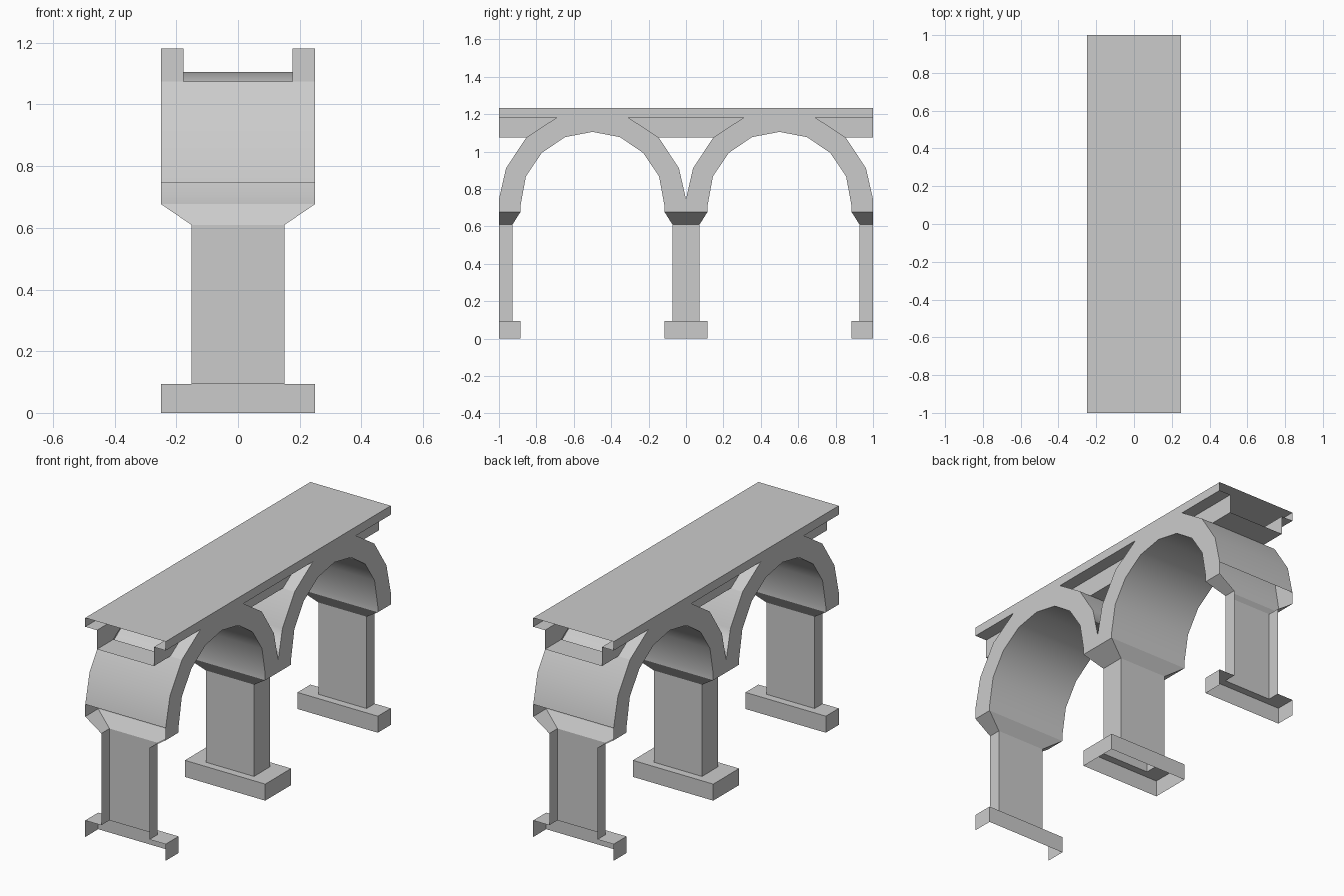
import bpy, bmesh
from math import radians
from mathutils import Vector

if "Cube" in bpy.data.objects:
    bpy.data.objects.remove(bpy.data.objects["Cube"])

# One quarter of an arch bay is modelled (x >= 0, y from crown to pier axis), then mirrored.
HALF_W, BEAM_W = 0.25, 0.177
BEAM_Z, SOFFIT_Z, TOP_Z = 1.075, 1.182, 1.232
BAY_Y = -0.5

pivot = bpy.data.objects.new("mirror_pivot", None)
pivot.hide_render = True
bpy.context.collection.objects.link(pivot)


def build(name, faces, smooth=False):
    """faces: list of (points, rough outward direction)."""
    bm = bmesh.new()
    for pts, out in faces:
        f = bm.faces.new([bm.verts.new(p) for p in pts])
        f.normal_update()
        if f.normal.dot(Vector(out)) < 0:
            f.normal_flip()
    bmesh.ops.remove_doubles(bm, verts=bm.verts[:], dist=1e-5)
    mesh = bpy.data.meshes.new(name)
    bm.to_mesh(mesh)
    bm.free()
    ob = bpy.data.objects.new(name, mesh)
    ob.location.y = BAY_Y
    bpy.context.collection.objects.link(ob)
    if smooth:
        bpy.ops.object.select_all(action='DESELECT')
        ob.select_set(True)
        bpy.context.view_layer.objects.active = ob
        bpy.ops.object.shade_smooth_by_angle(angle=radians(32))
    bay = ob.modifiers.new("bay", 'MIRROR')
    bay.use_axis = (True, True, False)
    pair = ob.modifiers.new("pair", 'MIRROR')
    pair.use_axis = (False, True, False)
    pair.mirror_object = pivot
    return ob


def across(a, b, x0, x1):
    """Strip between two (y, z) profile points, spanning x0..x1."""
    return [(x0, *a), (x1, *a), (x1, *b), (x0, *b)]


def loft(rings):
    """Rectangular pier shells around y = 0.5; ring = (half x, half y, z)."""
    faces = []
    for (ax, ay, az), (bx, by, bz) in zip(rings, rings[1:]):
        faces.append(([(ax, .5, az), (ax, .5 - ay, az),
                       (bx, .5 - by, bz), (bx, .5, bz)], (1, 0, .5)))
        faces.append(([(0, .5 - ay, az), (ax, .5 - ay, az),
                       (bx, .5 - by, bz), (0, .5 - by, bz)], (0, -1, .5)))
    return faces


# Pier parts: hollow, open where the end piers are cut
wide, narrow = (HALF_W, 0.115), (0.15, 0.072)
build("footings", loft([(*wide, 0), (*wide, .093), (*narrow, .093)]))
build("pier_shafts", loft([(*narrow, .093), (*narrow, .609)]))
build("pier_capitals", loft([(*narrow, .609), (*wide, .677)]))

# Arch: inner and outer curve profiles as (y, z)
inner = [(.385, .677), (.385, .71), (.356, .867), (.272, .992), (.147, 1.077), (0, 1.105)]
outer = [(.5, .677), (.5, .746), (.462, .911), (.354, BEAM_Z), (.191, SOFFIT_Z), (0, SOFFIT_Z)]
arch = []
for i in range(5):
    arch.append((across(inner[i], inner[i + 1], 0, HALF_W), (0, -1, -1)))
    arch.append(([(HALF_W, *p) for p in (inner[i], outer[i], outer[i + 1], inner[i + 1])],
                 (1, 0, 0)))
for i, x0 in ((1, 0), (2, 0), (3, BEAM_W)):
    arch.append((across(outer[i], outer[i + 1], x0, HALF_W), (0, 1, 1)))
build("arches", arch, smooth=True)

# Beam channel running under the deck between the arch backs
build("deck_beam", [
    (across((.354, BEAM_Z), (.5, BEAM_Z), 0, BEAM_W), (0, 0, -1)),
    ([(BEAM_W, .354, BEAM_Z), (BEAM_W, .5, BEAM_Z),
      (BEAM_W, .5, SOFFIT_Z), (BEAM_W, .191, SOFFIT_Z)], (1, 0, 0)),
])

# Deck: top, side edge and overhanging soffit
build("deck", [
    (across((0, TOP_Z), (.5, TOP_Z), 0, HALF_W), (0, 0, 1)),
    ([(HALF_W, 0, SOFFIT_Z), (HALF_W, .5, SOFFIT_Z),
      (HALF_W, .5, TOP_Z), (HALF_W, 0, TOP_Z)], (1, 0, 0)),
    (across((.191, SOFFIT_Z), (.5, SOFFIT_Z), BEAM_W, HALF_W), (0, 0, -1)),
])
